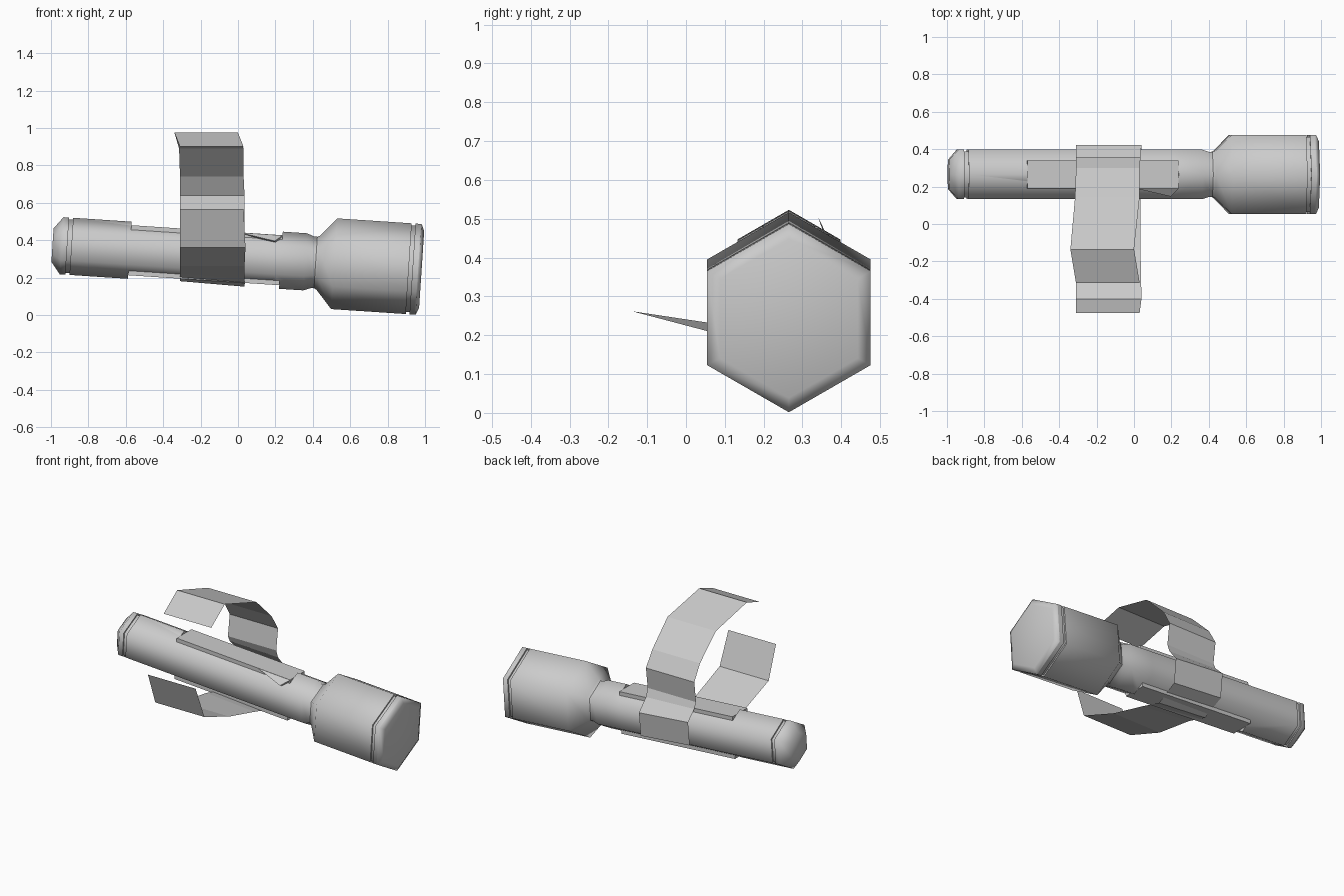
import bpy, bmesh, math
from mathutils import Matrix, Vector

if "Cube" in bpy.data.objects:
    bpy.data.objects.remove(bpy.data.objects["Cube"], do_unlink=True)

mat = bpy.data.materials.new("plain_grey")
mat.use_nodes = True
GREY = (0.6, 0.6, 0.6, 1)
mat.diffuse_color = GREY
mat.node_tree.nodes["Principled BSDF"].inputs["Base Color"].default_value = GREY

# The torch axis runs along x and dips slightly toward the head
TILT = 0.066
FRAME = Matrix.Translation((0, 0.265, 0.308)) @ Matrix.Rotation(TILT, 4, "Y")


def add_object(name, bm, smooth_angle=None):
    bmesh.ops.recalc_face_normals(bm, faces=bm.faces)
    mesh = bpy.data.meshes.new(name)
    bm.to_mesh(mesh)
    bm.free()
    mesh.materials.append(mat)
    ob = bpy.data.objects.new(name, mesh)
    bpy.context.collection.objects.link(ob)
    if smooth_angle:
        smooth(ob, smooth_angle)
    return ob


def activate(ob):
    bpy.ops.object.select_all(action="DESELECT")
    ob.select_set(True)
    bpy.context.view_layer.objects.active = ob


def smooth(ob, degrees):
    activate(ob)
    bpy.ops.object.shade_smooth_by_angle(angle=math.radians(degrees))


def hex_loft(name, profile):
    """Six-sided tube through (position, radius) pairs, capped at both ends."""
    bm = bmesh.new()
    rings = []
    for t, r in profile:
        angles = [math.pi / 2 + k * math.pi / 3 for k in range(6)]
        rings.append([bm.verts.new(FRAME @ Vector((t, r * math.cos(a), r * math.sin(a))))
                      for a in angles])
    for a, b in zip(rings, rings[1:]):
        for k in range(6):
            n = (k + 1) % 6
            bm.faces.new((a[k], a[n], b[n], b[k]))
    bm.faces.new(rings[0])
    bm.faces.new(rings[-1])
    return add_object(name, bm, 65)


def block(name, x, y, z):
    """Box in the tilted frame, given as three (low, high) ranges."""
    bm = bmesh.new()
    bmesh.ops.create_cube(bm, size=1)
    for v in bm.verts:
        v.co = FRAME @ Vector([lo + (c + 0.5) * (hi - lo)
                               for c, (lo, hi) in zip(v.co, (x, y, z))])
    return add_object(name, bm)


# Tail cap, barrel with neck, and head with lens
hex_loft("tail_cap", [(-0.994, 0.09), (-0.945, 0.153), (-0.915, 0.153),
                      (-0.915, 0.143), (-0.89, 0.143)])
barrel = hex_loft("barrel", [(-0.893, 0.153), (0.2, 0.153), (0.36, 0.153),
                             (0.4, 0.138), (0.44, 0.138)])
hex_loft("head", [(0.41, 0.135), (0.43, 0.145), (0.515, 0.243), (0.915, 0.243),
                  (0.915, 0.232), (0.935, 0.232), (0.935, 0.243), (0.965, 0.243)])
hex_loft("lens", [(0.96, 0.243), (0.968, 0.243), (0.984, 0.205)])

# Flattened panels replacing the upper and lower ridges
LENGTH = (-0.58, 0.23)
for side, label in ((1, "top"), (-1, "bottom")):
    cutter = block(label + "_cutter", LENGTH, (-0.08, 0.08),
                   sorted((side * 0.133, side * 0.25)))
    cutter.hide_render = True
    activate(barrel)
    cut = barrel.modifiers.new("cut", "BOOLEAN")
    cut.operation = "DIFFERENCE"
    cut.solver = "EXACT"
    cut.object = cutter
    bpy.ops.object.modifier_apply(modifier="cut")
    bpy.data.objects.remove(cutter, do_unlink=True)
    block(label + "_panel", LENGTH, (-0.075, 0.075),
          sorted((side * 0.09, side * 0.134)))
smooth(barrel, 65)

# Small wedge flaring from the near edge of the top panel
bm = bmesh.new()
wedge = [bm.verts.new(FRAME @ Vector(p)) for p in (
    (0.0, -0.075, 0.133), (0.23, -0.075, 0.133), (0.19, -0.118, 0.1), (0.2, -0.07, 0.08))]
for tri in ((0, 1, 2), (0, 2, 3), (1, 2, 3), (0, 1, 3)):
    bm.faces.new([wedge[i] for i in tri])
add_object("panel_wedge", bm)

# Clip band: open hook, under the barrel and up behind it: (y, z, left x, right x, tilt)
band = [(-0.475, 0.568, -0.31, 0.03, 0), (-0.40, 0.36, -0.31, 0.04, 0),
        (-0.14, 0.262, -0.31, 0.035, 0), (0.12, 0.208, -0.31, 0.035, 1),
        (0.265, 0.166, -0.31, 0.035, 1), (0.405, 0.235, -0.31, 0.04, 1),
        (0.422, 0.39, -0.31, 0.04, 1), (0.358, 0.46, -0.31, 0.035, 0.5),
        (0.34, 0.505, -0.31, 0.035, 0), (0.358, 0.64, -0.31, 0.035, 0),
        (0.30, 0.74, -0.31, 0.03, 0), (0.145, 0.89, -0.315, 0.03, 0),
        (-0.135, 0.975, -0.34, 0.0, 0), (-0.315, 0.90, -0.31, 0.03, 0)]
bm = bmesh.new()
rows = []
for y, z, x0, x1, tilt in band:
    rows.append([bm.verts.new((x, y, z - tilt * 0.085 * (x + 0.135))) for x in (x0, x1)])
for (a, b), (c, d) in zip(rows, rows[1:]):
    bm.faces.new((a, b, d, c))
add_object("clip_band", bm)
